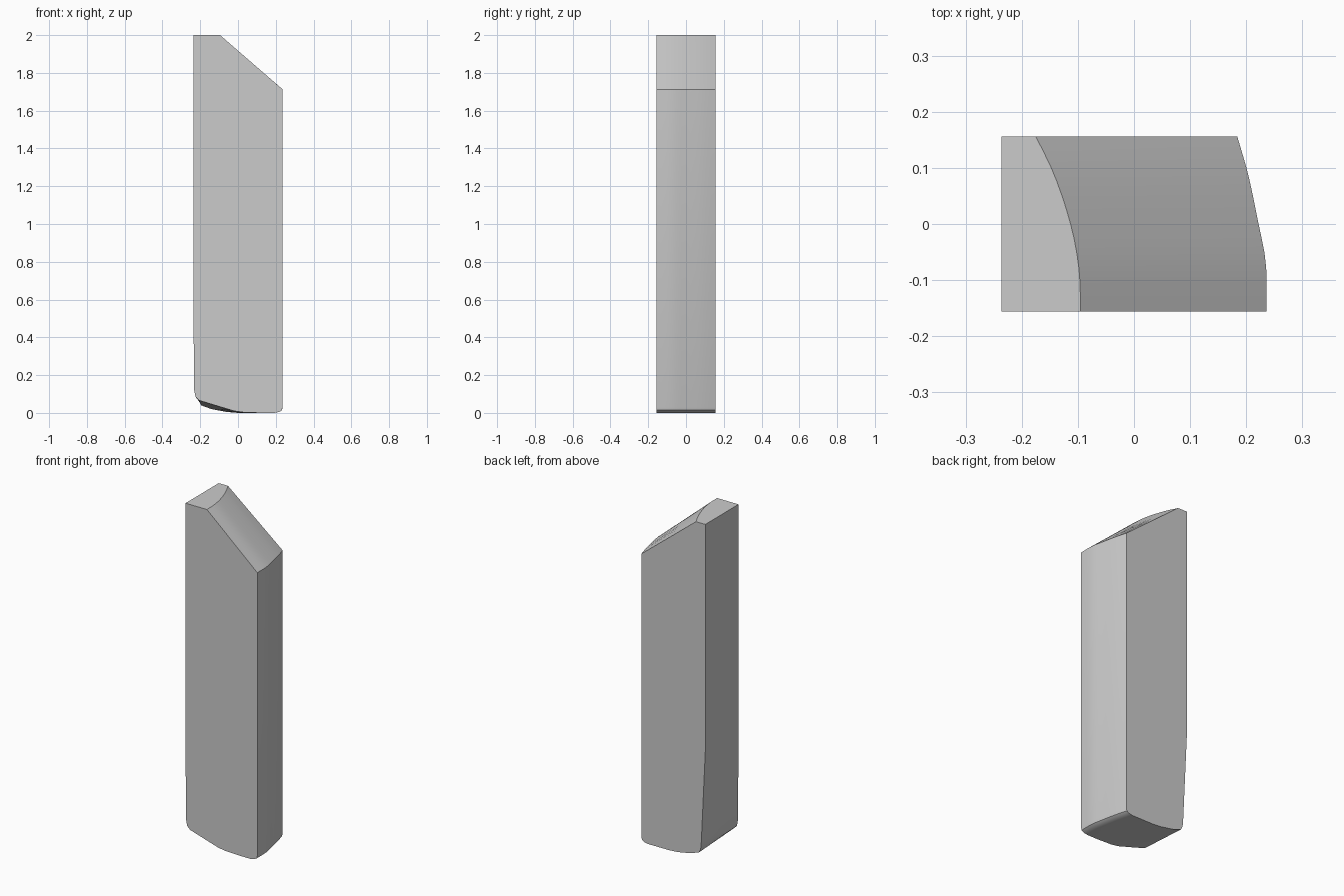
import bpy, bmesh, math

if "Cube" in bpy.data.objects:
    bpy.data.objects.remove(bpy.data.objects["Cube"])


def lerp(a, b, t):
    return a + (b - a) * t


def sample(keys, y):
    # piecewise smooth value along the depth (Catmull-Rom through the keys)
    for i in range(len(keys) - 1):
        (y0, v0), (y1, v1) = keys[i], keys[i + 1]
        if y <= y1 + 1e-6:
            p = keys[max(i - 1, 0)]
            n = keys[min(i + 2, len(keys) - 1)]
            m0 = (v1 - p[1]) / (y1 - p[0])
            m1 = (n[1] - v0) / (n[0] - y0)
            h = y1 - y0
            t = (y - y0) / h
            return ((2*t**3 - 3*t**2 + 1) * v0 + (t**3 - 2*t**2 + t) * h * m0
                    + (3*t**2 - 2*t**3) * v1 + (t**3 - t**2) * h * m1)
    return keys[-1][1]


# curved right wall and matching upper edge of the slope: (y, x)
RIGHT = [(-0.156, 0.236), (-0.07, 0.235), (0.0, 0.222), (0.09, 0.203), (0.156, 0.184)]
CREST = [(-0.156, -0.095), (-0.08, -0.098), (0.0, -0.113), (0.09, -0.143), (0.156, -0.175)]

# underside outline (x, z) at the front and back faces, left to right
FRONT = [(-0.236, 0.55), (-0.232, 0.12), (-0.225, 0.085), (-0.205, 0.066),
         (-0.10, 0.034), (-0.02, 0.010), (0.03, 0.003), (0.12, 0.0)]
BACK = [(-0.236, 0.65), (-0.209, 0.09), (-0.205, 0.060), (-0.195, 0.040),
        (-0.14, 0.020), (-0.06, 0.005), (0.00, 0.0), (0.10, 0.0)]
# small rounding at the lower right: inset from the wall, height
HEEL = [(0.045, 0.0), (0.018, 0.005), (0.004, 0.014), (0.0, 0.03)]


def section(y):
    t = (y + 0.156) / 0.312
    right, crest = sample(RIGHT, y), sample(CREST, y)
    pts = [(-0.236, 2.0)]
    pts += [(lerp(f[0], b[0], t), lerp(f[1], b[1], t)) for f, b in zip(FRONT, BACK)]
    pts += [(right - dx, z) for dx, z in HEEL]
    pts += [(right, 1.713), (crest, 2.0)]
    return [(x, y, z) for x, z in pts]


# body: sections lofted from front to back
bm = bmesh.new()
STEPS = 12
rings = [[bm.verts.new(p) for p in section(-0.156 + 0.312 * i / STEPS)]
         for i in range(STEPS + 1)]
for a, b in zip(rings, rings[1:]):
    for i in range(len(a)):
        j = (i + 1) % len(a)
        bm.faces.new((a[i], a[j], b[j], b[i]))
bm.faces.new(rings[0])
bm.faces.new(rings[-1][::-1])
bmesh.ops.recalc_face_normals(bm, faces=bm.faces)

mesh = bpy.data.meshes.new("slanted_bar")
bm.to_mesh(mesh)
bm.free()
bar = bpy.data.objects.new("slanted_bar", mesh)
bpy.context.collection.objects.link(bar)
bpy.context.view_layer.objects.active = bar
bar.select_set(True)
bpy.ops.object.shade_smooth_by_angle(angle=math.radians(30))
